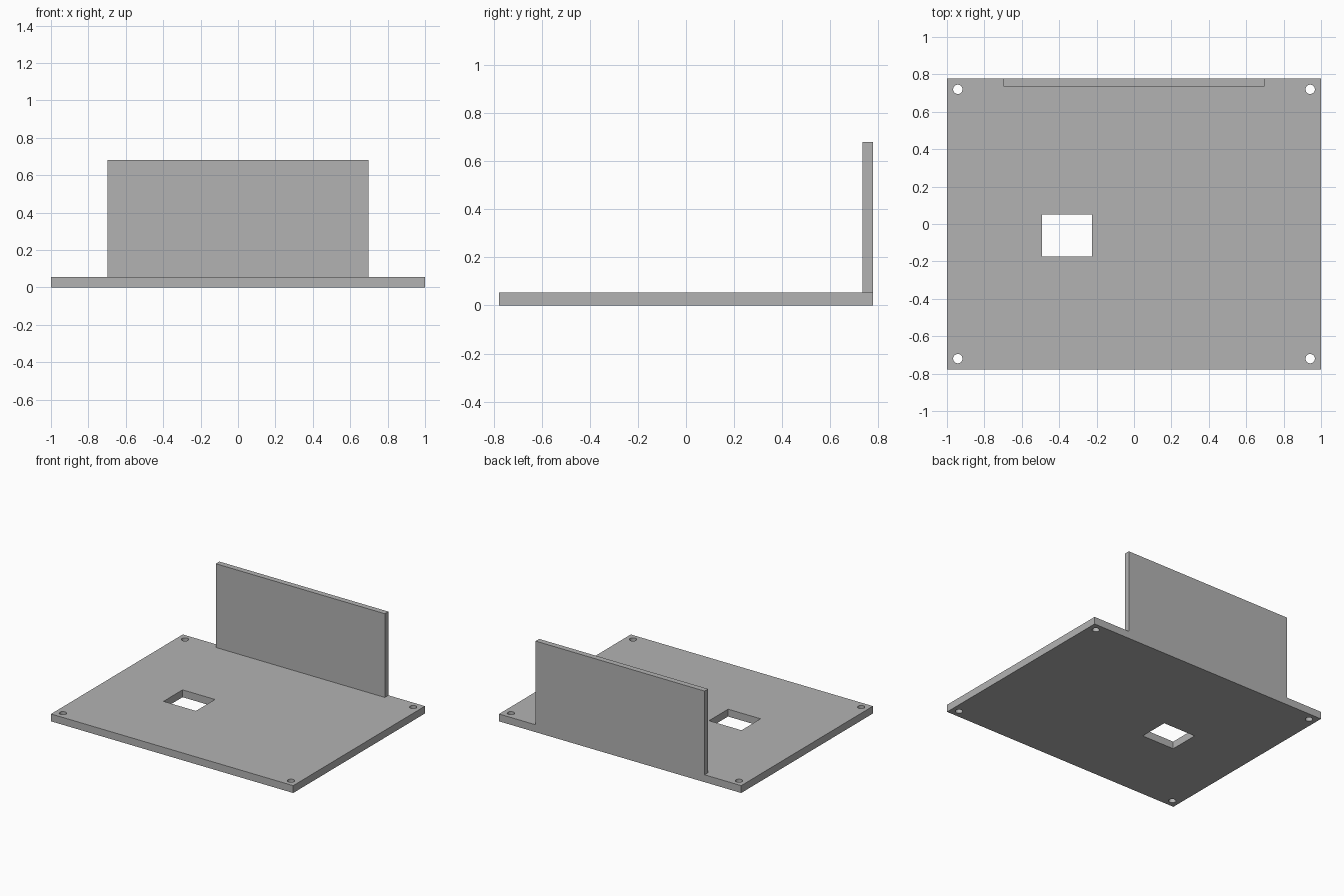
import bpy, bmesh
from mathutils import Matrix, Vector

cube = bpy.data.objects.get("Cube")
if cube:
    bpy.data.objects.remove(cube, do_unlink=True)

grey = bpy.data.materials.new("plain grey")
grey.use_nodes = True
colour = (0.45, 0.45, 0.45, 1)
grey.diffuse_color = colour
grey.node_tree.nodes["Principled BSDF"].inputs["Base Color"].default_value = colour

HALF_X, HALF_Y, THICK = 1.0, 0.777, 0.055
WALL_HALF_X, WALL_FRONT, WALL_TOP = 0.698, 0.735, 0.68


def add_box(bm, low, high):
    low, high = Vector(low), Vector(high)
    matrix = Matrix.Translation((low + high) / 2) @ Matrix.Diagonal((*(high - low), 1))
    bmesh.ops.create_cube(bm, size=1, matrix=matrix)


def make_object(name, bm):
    mesh = bpy.data.meshes.new(name)
    bm.to_mesh(mesh)
    bm.free()
    mesh.materials.append(grey)
    obj = bpy.data.objects.new(name, mesh)
    bpy.context.collection.objects.link(obj)
    return obj


# Base plate
bm = bmesh.new()
add_box(bm, (-HALF_X, -HALF_Y, 0), (HALF_X, HALF_Y, THICK))
plate = make_object("base_plate", bm)

# Cutter: rectangular opening and four corner screw holes
bm = bmesh.new()
add_box(bm, (-0.493, -0.175, -0.1), (-0.225, 0.05, 0.2))
for x in (-0.942, 0.942):
    for y in (-0.72, 0.72):
        bmesh.ops.create_cone(bm, cap_ends=True, segments=32, radius1=0.025,
                              radius2=0.025, depth=0.4,
                              matrix=Matrix.Translation((x, y, 0)))
cutter = make_object("hole_cutter", bm)
cutter.hide_render = True

cut = plate.modifiers.new("holes", 'BOOLEAN')
cut.operation = 'DIFFERENCE'
cut.solver = 'EXACT'
cut.object = cutter
bpy.context.view_layer.objects.active = plate
plate.select_set(True)
bpy.ops.object.modifier_apply(modifier=cut.name)
bpy.data.objects.remove(cutter, do_unlink=True)

# Upright wall flush with the back edge
bm = bmesh.new()
add_box(bm, (-WALL_HALF_X, WALL_FRONT, THICK), (WALL_HALF_X, HALF_Y, WALL_TOP))
make_object("back_wall", bm)
